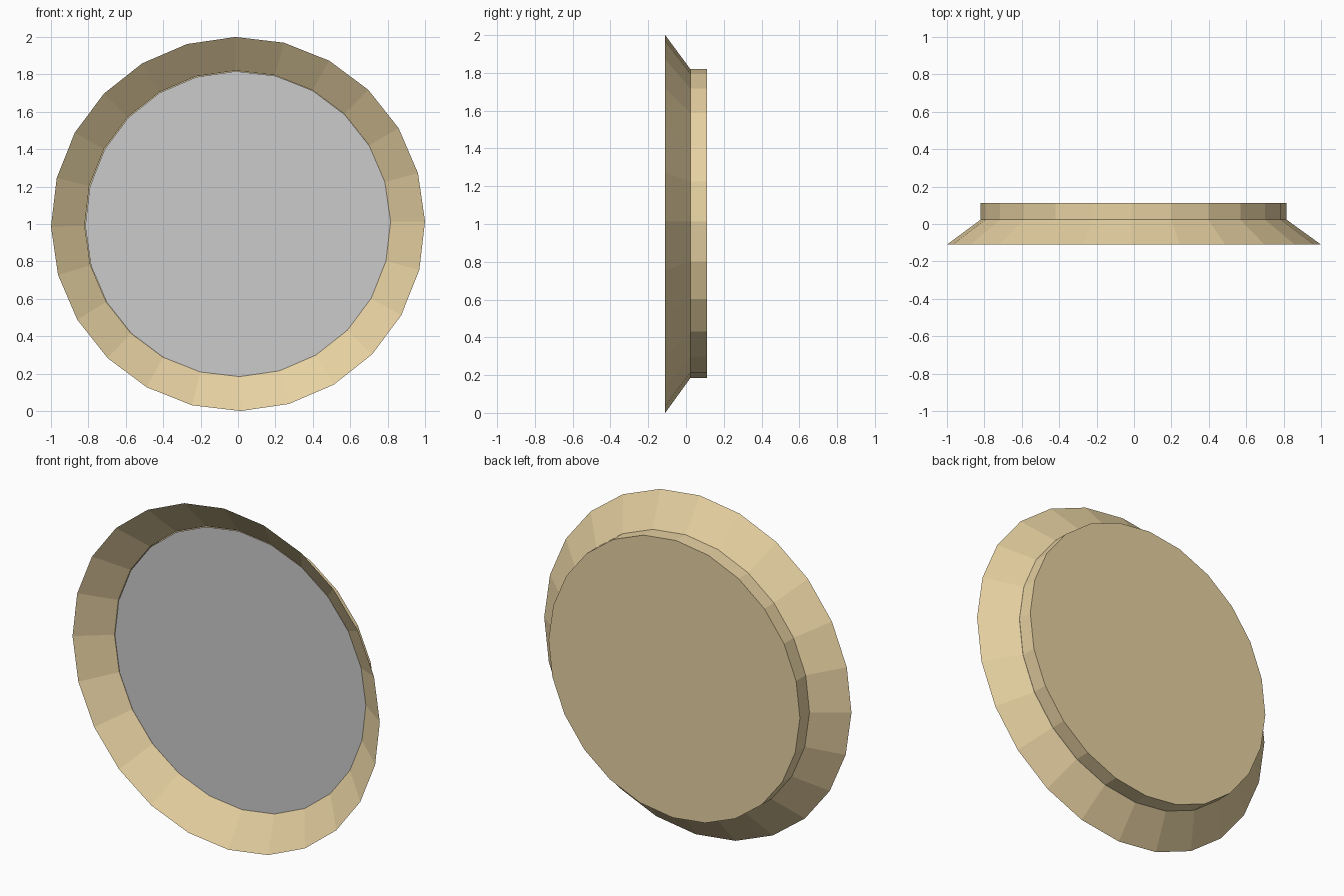
import bpy, bmesh, math

if "Cube" in bpy.data.objects:
    bpy.data.objects.remove(bpy.data.objects["Cube"])

SIDES = 24
PHASE = math.radians(0.8)
CENTRE_Z = 1.0


def ring(bm, radius, y, dx=0.0, dz=0.0):
    """Upright ring of vertices, counter-clockwise seen from the front."""
    verts = []
    for i in range(SIDES):
        a = PHASE + math.tau * i / SIDES
        verts.append(bm.verts.new((dx + radius * math.cos(a), y,
                                   CENTRE_Z + dz + radius * math.sin(a))))
    return verts


def finish(bm, name, colour=None):
    mesh = bpy.data.meshes.new(name)
    bm.to_mesh(mesh)
    bm.free()
    obj = bpy.data.objects.new(name, mesh)
    bpy.context.collection.objects.link(obj)
    if colour:
        mat = bpy.data.materials.new(name + "_tan")
        mat.diffuse_color = colour
        mat.use_nodes = True
        mat.node_tree.nodes["Principled BSDF"].inputs["Base Color"].default_value = mat.diffuse_color
        mesh.materials.append(mat)
    return obj


# Frame: thin flared rim, short straight wall and closed back
bm = bmesh.new()
rings = [ring(bm, 1.0, -0.11),
         ring(bm, 0.818, 0.023, -0.002, 0.002),
         ring(bm, 0.818, 0.112, -0.002, 0.002)]
for front, back in zip(rings, rings[1:]):
    for i in range(SIDES):
        j = (i + 1) % SIDES
        bm.faces.new((front[i], front[j], back[j], back[i]))
bm.faces.new(rings[-1])
finish(bm, "frame", (0.80, 0.64, 0.36, 1.0))

# Mirror glass: flat disc at the bottom of the flare
bm = bmesh.new()
bm.faces.new(ring(bm, 0.817, 0.023))
finish(bm, "mirror_glass")
